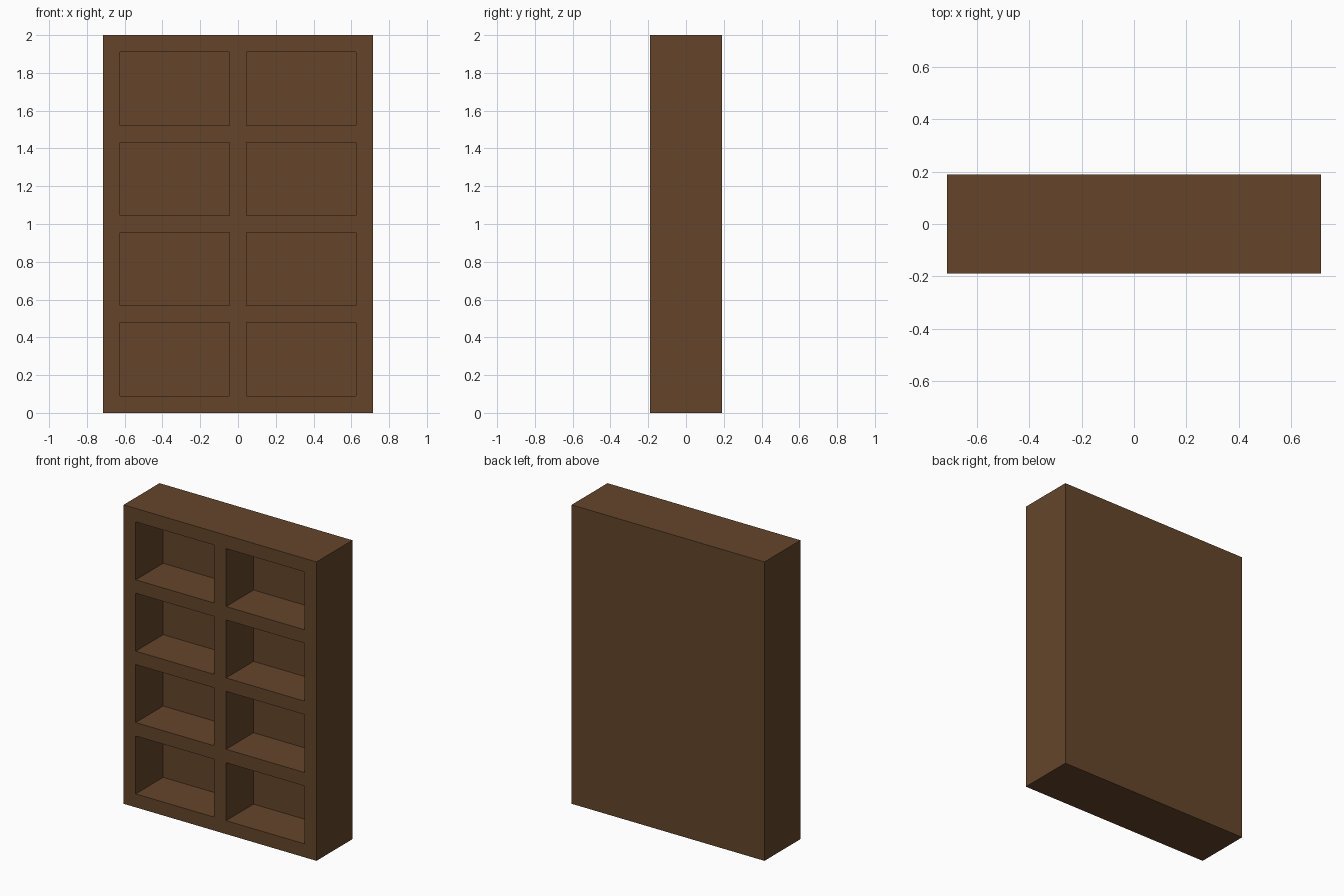
import bpy
import bmesh
from mathutils import Vector

cube = bpy.data.objects.get("Cube")
if cube:
    bpy.data.objects.remove(cube, do_unlink=True)

# Overall size, board thickness and compartment layout
WIDTH, DEPTH, HEIGHT = 1.428, 0.38, 2.0
BOARD = 0.09
COLUMNS, ROWS = 2, 4

wood = bpy.data.materials.new("brown wood")
wood.use_nodes = True
colour = (0.130, 0.060, 0.024, 1.0)
wood.diffuse_color = colour
bsdf = wood.node_tree.nodes["Principled BSDF"]
bsdf.inputs["Base Color"].default_value = colour
bsdf.inputs["Roughness"].default_value = 0.8


def board_lines(start, length, cells):
    """Edge positions of alternating boards and openings."""
    opening = (length - (cells + 1) * BOARD) / cells
    lines = [start]
    for i in range(2 * cells + 1):
        lines.append(lines[-1] + (opening if i % 2 else BOARD))
    return lines


xs = board_lines(-WIDTH / 2, WIDTH, COLUMNS)
zs = board_lines(0, HEIGHT, ROWS)
front = -DEPTH / 2

# Front face as a grid; odd cells in both directions are openings
bm = bmesh.new()
verts = [[bm.verts.new((x, front, z)) for z in zs] for x in xs]
openings = []
for i in range(len(xs) - 1):
    for k in range(len(zs) - 1):
        face = bm.faces.new((verts[i][k], verts[i + 1][k],
                             verts[i + 1][k + 1], verts[i][k + 1]))
        if i % 2 and k % 2:
            openings.append(face)

# Outer sides and one-piece back
rim = [e for e in bm.edges if e.is_boundary]
ret = bmesh.ops.extrude_edge_only(bm, edges=rim)
back_verts = [g for g in ret["geom"] if isinstance(g, bmesh.types.BMVert)]
bmesh.ops.translate(bm, verts=back_verts, vec=Vector((0, DEPTH, 0)))
back_edges = [e for e in bm.edges if e.is_boundary]
bmesh.ops.contextual_create(bm, geom=back_edges)

# Push the compartments in, leaving a back board
ret = bmesh.ops.extrude_discrete_faces(bm, faces=openings)
for face in ret["faces"]:
    bmesh.ops.translate(bm, verts=face.verts, vec=Vector((0, DEPTH - BOARD, 0)))

# Merge flat strips on the outer sides and make normals consistent
bmesh.ops.remove_doubles(bm, verts=bm.verts, dist=0.0001)
bmesh.ops.recalc_face_normals(bm, faces=bm.faces)

mesh = bpy.data.meshes.new("bookcase")
bm.to_mesh(mesh)
bm.free()
mesh.materials.append(wood)
bookcase = bpy.data.objects.new("bookcase", mesh)
bpy.context.collection.objects.link(bookcase)
